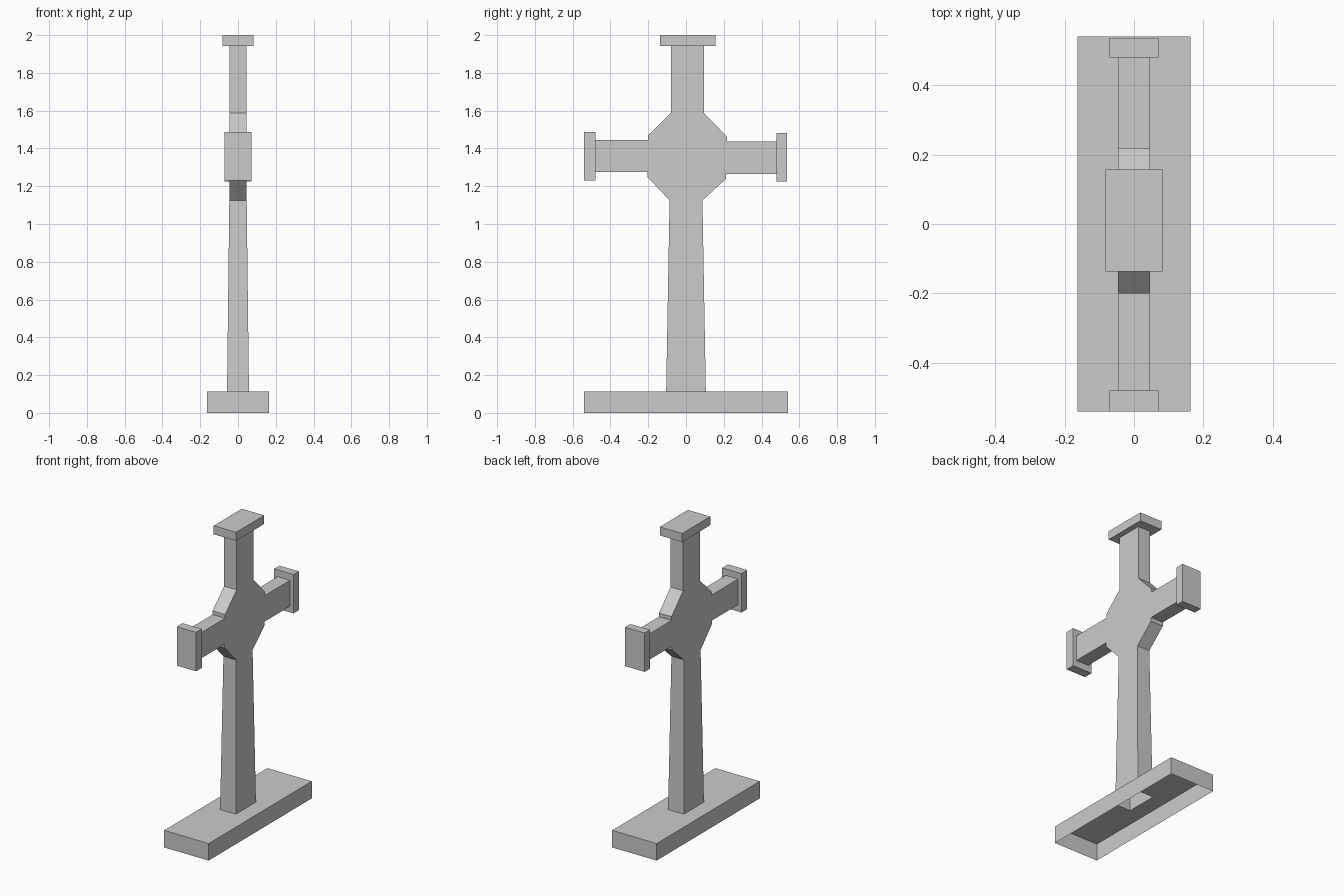
import bpy
import bmesh

cube = bpy.data.objects.get("Cube")
if cube:
    bpy.data.objects.remove(cube, do_unlink=True)

stone = bpy.data.materials.new("grey stone")
stone.use_nodes = True
GREY = (0.6, 0.6, 0.6, 1)
stone.diffuse_color = GREY
stone.node_tree.nodes["Principled BSDF"].inputs["Base Color"].default_value = GREY

BASE_TOP, COLLAR = 0.113, 1.125
FOOT_X, FOOT_Y, BODY_X = 0.058, 0.105, 0.046


def finish(name, bm, recalc=True):
    if recalc:
        bmesh.ops.recalc_face_normals(bm, faces=bm.faces)
    mesh = bpy.data.meshes.new(name)
    bm.to_mesh(mesh)
    bm.free()
    mesh.materials.append(stone)
    obj = bpy.data.objects.new(name, mesh)
    bpy.context.collection.objects.link(obj)
    return obj


def box(name, xs, ys, zs):
    bm = bmesh.new()
    bmesh.ops.create_cube(bm, size=1)
    for v in bm.verts:
        v.co = [r[0] if c < 0 else r[1] for c, r in zip(v.co, (xs, ys, zs))]
    return finish(name, bm)


def ring(bm, x, y, z):
    return [bm.verts.new((sx * x, sy * y, z))
            for sx, sy in ((-1, -1), (1, -1), (1, 1), (-1, 1))]


def bridge(bm, a, b):
    for i in range(len(a)):
        j = (i + 1) % len(a)
        bm.faces.new((a[i], a[j], b[j], b[i]))


# Hollow base, open below, with a hole in the top under the shaft
bm = bmesh.new()
rim = ring(bm, 0.163, 0.54, 0)
edge = ring(bm, 0.163, 0.54, BASE_TOP)
hole = ring(bm, FOOT_X, FOOT_Y, BASE_TOP)
bridge(bm, rim, edge)
bridge(bm, edge, hole)
finish("base", bm, False)

# Tapered hollow shaft
bm = bmesh.new()
foot = ring(bm, FOOT_X, FOOT_Y, BASE_TOP)
neck = ring(bm, BODY_X, 0.087, COLLAR)
bridge(bm, foot, neck)
finish("shaft", bm, False)

# Cross head: side outline given a constant thickness
outline = [(-0.087, COLLAR), (-0.205, 1.25), (-0.205, 1.275), (-0.49, 1.275),
           (-0.49, 1.445), (-0.2, 1.445), (-0.2, 1.47), (-0.08, 1.587),
           (-0.08, 1.95), (0.096, 1.95), (0.096, 1.587), (0.217, 1.462),
           (0.217, 1.437), (0.485, 1.437), (0.485, 1.265), (0.213, 1.265),
           (0.213, 1.24), (0.087, COLLAR)]
bm = bmesh.new()
right = [bm.verts.new((-BODY_X, y, z)) for y, z in outline]
left = [bm.verts.new((BODY_X, y, z)) for y, z in outline]
bm.faces.new(right)
bm.faces.new(left)
bridge(bm, right, left)
bmesh.ops.recalc_face_normals(bm, faces=bm.faces)
# Open the underside into the hollow shaft
under = [f for f in bm.faces if all(v.co.z < COLLAR + 0.01 for v in f.verts)]
bmesh.ops.delete(bm, geom=under, context="FACES_ONLY")
finish("cross_head", bm, False)

# End plates
box("top_cap", (-0.082, 0.082), (-0.137, 0.157), (1.943, 2.0))
box("front_arm_cap", (-0.071, 0.071), (-0.54, -0.48), (1.23, 1.488))
box("back_arm_cap", (-0.071, 0.071), (0.48, 0.535), (1.224, 1.482))
